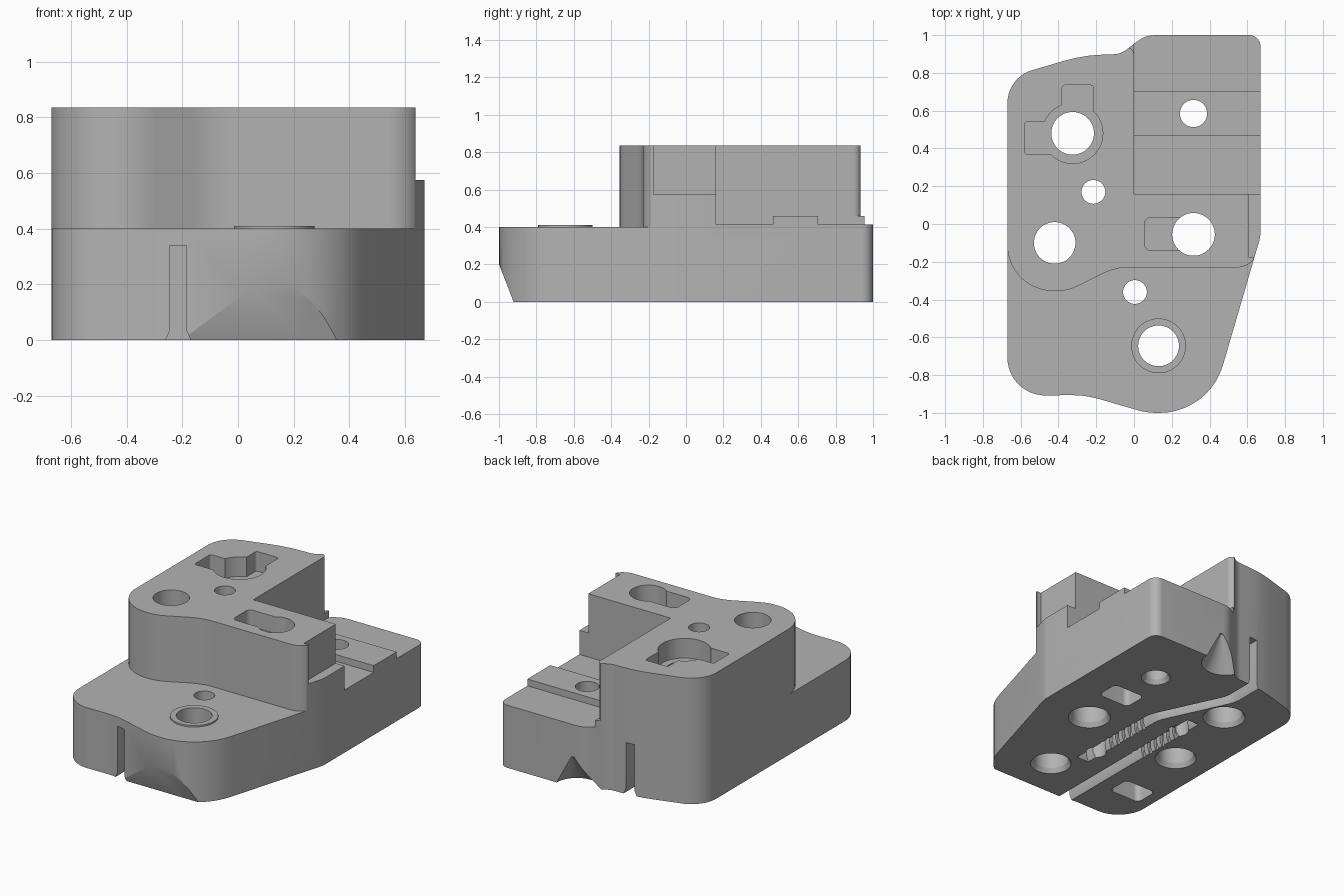
import bpy, math
from mathutils import Vector

cube = bpy.data.objects.get("Cube")
if cube:
    bpy.data.objects.remove(cube, do_unlink=True)

grey = bpy.data.materials.new("plain grey")
grey.use_nodes = True
GREY = (0.45, 0.45, 0.45, 1)
grey.diffuse_color = GREY
grey.node_tree.nodes["Principled BSDF"].inputs["Base Color"].default_value = GREY


def rounded(points, closed=True):
    """Polyline with an arc at each (x, y, radius) corner."""
    out, n = [], len(points)
    for i, p in enumerate(points):
        c = Vector(p[:2])
        r = p[2] if len(p) > 2 else 0
        if r == 0 or (not closed and i in (0, n - 1)):
            out.append(c)
            continue
        a = (Vector(points[i - 1][:2]) - c).normalized()
        b = (Vector(points[(i + 1) % n][:2]) - c).normalized()
        half = a.angle(b) / 2
        centre = c + (a + b).normalized() * r / math.sin(half)
        start = c + a * r / math.tan(half) - centre
        end = c + b * r / math.tan(half) - centre
        sweep = math.atan2(start.x * end.y - start.y * end.x, start.dot(end))
        steps = max(3, int(abs(sweep) / 0.12))
        for k in range(steps + 1):
            t = sweep * k / steps
            out.append(centre + Vector((start.x * math.cos(t) - start.y * math.sin(t),
                                        start.x * math.sin(t) + start.y * math.cos(t))))
    return out


def circle(x, y, r, n=48):
    return [Vector((x + r * math.cos(math.tau * k / n), y + r * math.sin(math.tau * k / n)))
            for k in range(n)]


def rect(x0, x1, y0, y1, r=0):
    return rounded([(x0, y0, r), (x1, y0, r), (x1, y1, r), (x0, y1, r)])


def ribbon(path, width):
    """Strip of constant width around a centre line."""
    left, right = [], []
    for i, p in enumerate(path):
        d = (path[min(i + 1, len(path) - 1)] - path[max(i - 1, 0)]).normalized()
        side = Vector((-d.y, d.x)) * width / 2
        left.append(p + side)
        right.append(p - side)
    return right + left[::-1]


def solid(name, low, z0, z1, high=None):
    """Closed solid between a lower and an upper outline."""
    high = high or low
    area = sum(a.x * b.y - a.y * b.x for a, b in zip(low, low[1:] + low[:1]))
    if area < 0:
        low, high = low[::-1], high[::-1]
    n = len(low)
    verts = [(p.x, p.y, z0) for p in low] + [(p.x, p.y, z1) for p in high]
    faces = [list(range(n))[::-1], list(range(n, 2 * n))]
    faces += [(i, (i + 1) % n, n + (i + 1) % n, n + i) for i in range(n)]
    mesh = bpy.data.meshes.new(name)
    mesh.from_pydata(verts, [], faces)
    mesh.materials.append(grey)
    obj = bpy.data.objects.new(name, mesh)
    bpy.context.scene.collection.objects.link(obj)
    return obj


def combine(target, tool, operation="DIFFERENCE"):
    mod = target.modifiers.new("cut", "BOOLEAN")
    mod.operation, mod.solver, mod.object = operation, "EXACT", tool
    tool.hide_render = True
    bpy.context.view_layer.update()
    graph = bpy.context.evaluated_depsgraph_get()
    mesh = bpy.data.meshes.new_from_object(target.evaluated_get(graph))
    target.modifiers.clear()
    target.data = mesh
    bpy.data.objects.remove(tool, do_unlink=True)


def cut(low, z0, z1, high=None):
    combine(body, solid("cutter", low, z0, z1, high))


# Main block from its plan outline
TOP = 0.835
ABOVE = 1.2
BELOW = -0.1
body = solid("stepped_block", rounded([
    (-.67, -.91, .2), (-.26, -.905, .5), (.07, -1, .35), (.397, -1, .35),
    (.67, -.066, .2), (.67, 1, .06), (.06, 1, .15), (-.07, .9, .12),
    (-.27, .893, .8), (-.67, .776, .18)]), 0, TOP)

# Low front step with its wavy wall
cut(rounded([(-1.2, -1.5), (1.2, -1.5), (1.2, -.1), (.68, -.1), (.62, -.23, .12),
             (-.1, -.23, .3), (-.35, -.355, .25), (-.671, -.355, .245),
             (-.671, -.1), (-1.2, -.1)]), .40, ABOVE)

# Rear shelf, leaving a raised cross rib
cut(rounded([(0, .16), (1.2, .16), (1.2, 1.2), (-.045, 1.2), (-.045, .935),
             (0, .935, .04)]), .46, ABOVE)
cut(rect(0, 1.2, .16, .465), .415, .6)
cut(rect(0, 1.2, .705, 1.2), .415, .6)

# Side ledge
cut(rect(.605, 1.2, -.175, .3), .575, ABOVE)

# Raised collar on the front step
combine(body, solid("collar", circle(.13, -.645, .145), .35, .41), "UNION")

# Through holes, chamfered underneath
for x, y, r in [(-.325, .48, .113), (-.42, -.1, .11), (.315, -.055, .113),
                (.13, -.645, .108), (.315, .585, .072)]:
    cut(circle(x, y, r), BELOW, ABOVE)
    cut(circle(x, y, r + .018), -.001, .03, circle(x, y, r))
for x, y in [(-.215, .17), (.005, -.36)]:
    cut(circle(x, y, .063), BELOW, ABOVE)

# Keyed recess and slot in the upper face
cut(circle(-.325, .48, .16), TOP - .13, ABOVE)
cut(rect(-.38, -.215, .5, .735, .015), TOP - .13, ABOVE)
cut(rect(-.58, -.34, .37, .54, .015), TOP - .13, ABOVE)
cut(rect(.055, .36, -.14, .035, .035), TOP - .11, ABOVE)

# Cable grooves in the underside with flared mouths
grooves = [[(-.215, -1.2), (-.215, .31)],
           [(.01, -.48), (.01, .2, .2), (-.215, .68, .2), (-.215, 1.2)]]
for path in grooves:
    line = rounded(path, closed=False)
    cut(ribbon(line, .06), BELOW, .34)
    cut(ribbon(line, .09), -.001, .035, ribbon(line, .06))

# Grip teeth beside the grooves
for x, y_start in [(-.215, -.22), (.01, -.26)]:
    for k in range(6):
        y = y_start + .06 * k
        cut(rect(x - .05, x + .05, y, y + .025), BELOW, .08)

# Underside pockets
for x, y in [(.335, .277), (-.477, -.585)]:
    cut(rect(x - .115, x + .115, y - .08, y + .08, .035), BELOW, .14)

# Scooped finger reliefs at the front and back lower edges
cut(rect(-.2, .6, -1.3, -.92), -.005, .205, rect(-.2, .6, -1.3, -1.001))
cut(circle(.1, 1, .15, 32), -.002, .2, circle(.13, 1, .01, 32))

# Smooth curved walls, crisp edges
bpy.ops.object.select_all(action="DESELECT")
body.select_set(True)
bpy.context.view_layer.objects.active = body
bpy.ops.object.shade_smooth_by_angle(angle=math.radians(25))
